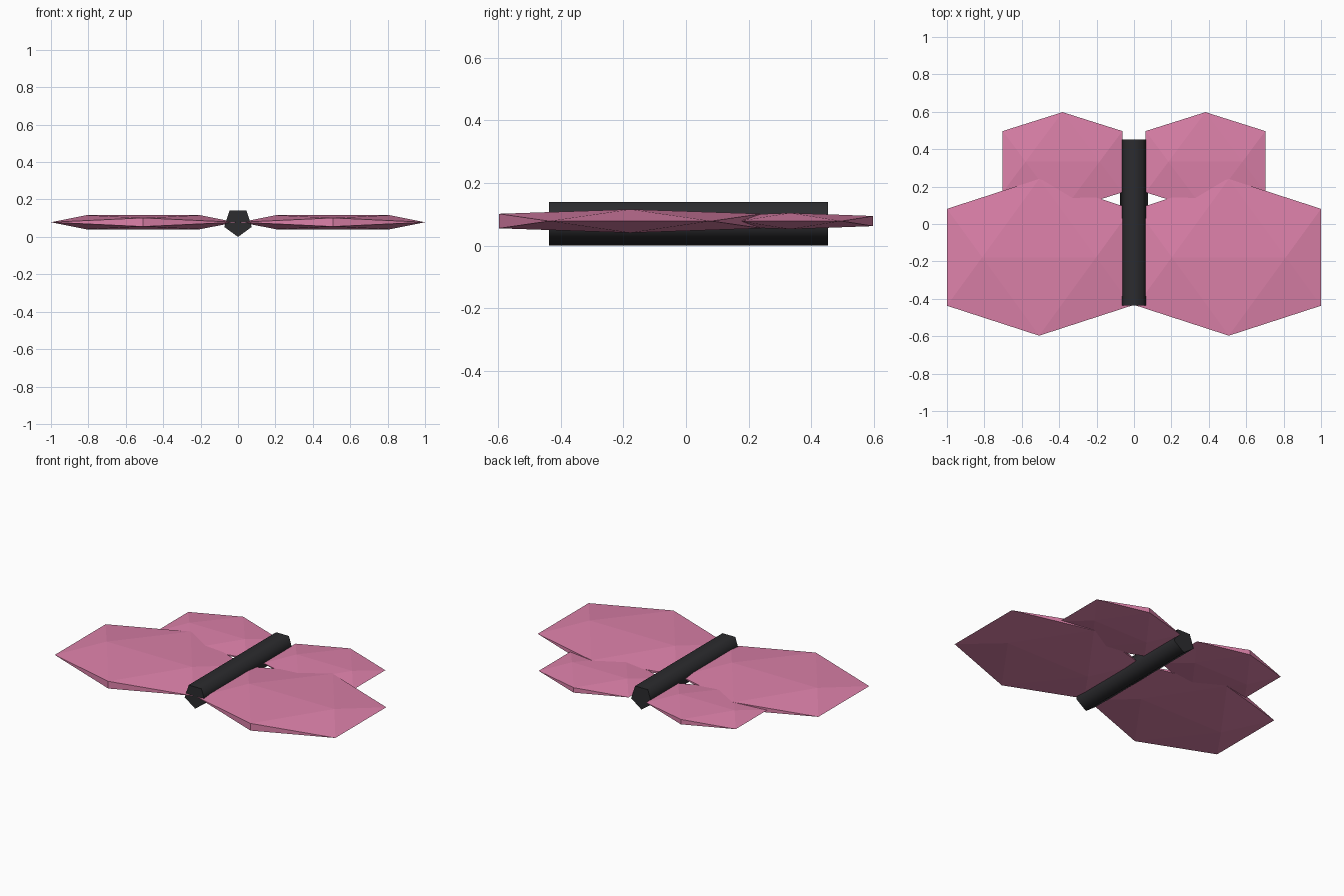
import bpy, bmesh, math
from mathutils import Vector

if "Cube" in bpy.data.objects:
    bpy.data.objects.remove(bpy.data.objects["Cube"])

PHI = (1 + math.sqrt(5)) / 2
R = 0.0774  # body radius, also the height of the centre line


def material(name, color):
    m = bpy.data.materials.new(name)
    m.diffuse_color = color
    m.use_nodes = True
    m.node_tree.nodes["Principled BSDF"].inputs["Base Color"].default_value = m.diffuse_color
    return m


pink = material("wing_pink", (0.72, 0.22, 0.40, 1))
black = material("body_black", (0.025, 0.025, 0.028, 1))


def wing(name, center, half):
    """Flattened icosahedron standing on three golden rectangles."""
    bm = bmesh.new()
    for a in (-1, 1):
        for b in (-1, 1):
            s = 1 / PHI
            for p in ((a, b * s, 0), (0, a, b * s), (b * s, 0, a)):
                bm.verts.new(Vector(center) + Vector([c * h for c, h in zip(p, half)]))
    bmesh.ops.convex_hull(bm, input=bm.verts)
    bmesh.ops.recalc_face_normals(bm, faces=bm.faces)
    me = bpy.data.meshes.new(name)
    bm.to_mesh(me)
    bm.free()
    me.materials.append(pink)
    ob = bpy.data.objects.new(name, me)
    bpy.context.collection.objects.link(ob)


# Wings, a large front pair and a small back pair
for side, label in ((1, "right"), (-1, "left")):
    wing("front_wing_" + label, (side * 0.507, -0.178, R + 0.001), (0.493, 0.419, 0.0375))
    wing("back_wing_" + label, (side * 0.382, 0.333, R + 0.001), (0.32, 0.265, 0.026))

# Five-sided body along y, one corner pointing down
y0, y1 = -0.437, 0.453
bm = bmesh.new()
rings = []
for y in (y0, y1):
    angles = [math.radians(-90 + 72 * i) for i in range(5)]
    rings.append([bm.verts.new((R * math.cos(a), y, R + R * math.sin(a))) for a in angles])
front, back = rings
bm.faces.new(front)
bm.faces.new(back[::-1])
for i in range(5):
    j = (i + 1) % 5
    bm.faces.new((front[i], back[i], back[j], front[j]))
bmesh.ops.recalc_face_normals(bm, faces=bm.faces)
me = bpy.data.meshes.new("body")
bm.to_mesh(me)
bm.free()
me.materials.append(black)
body = bpy.data.objects.new("body", me)
bpy.context.collection.objects.link(body)
bpy.context.view_layer.objects.active = body
body.select_set(True)
bpy.ops.object.shade_smooth_by_angle(angle=math.radians(80))
